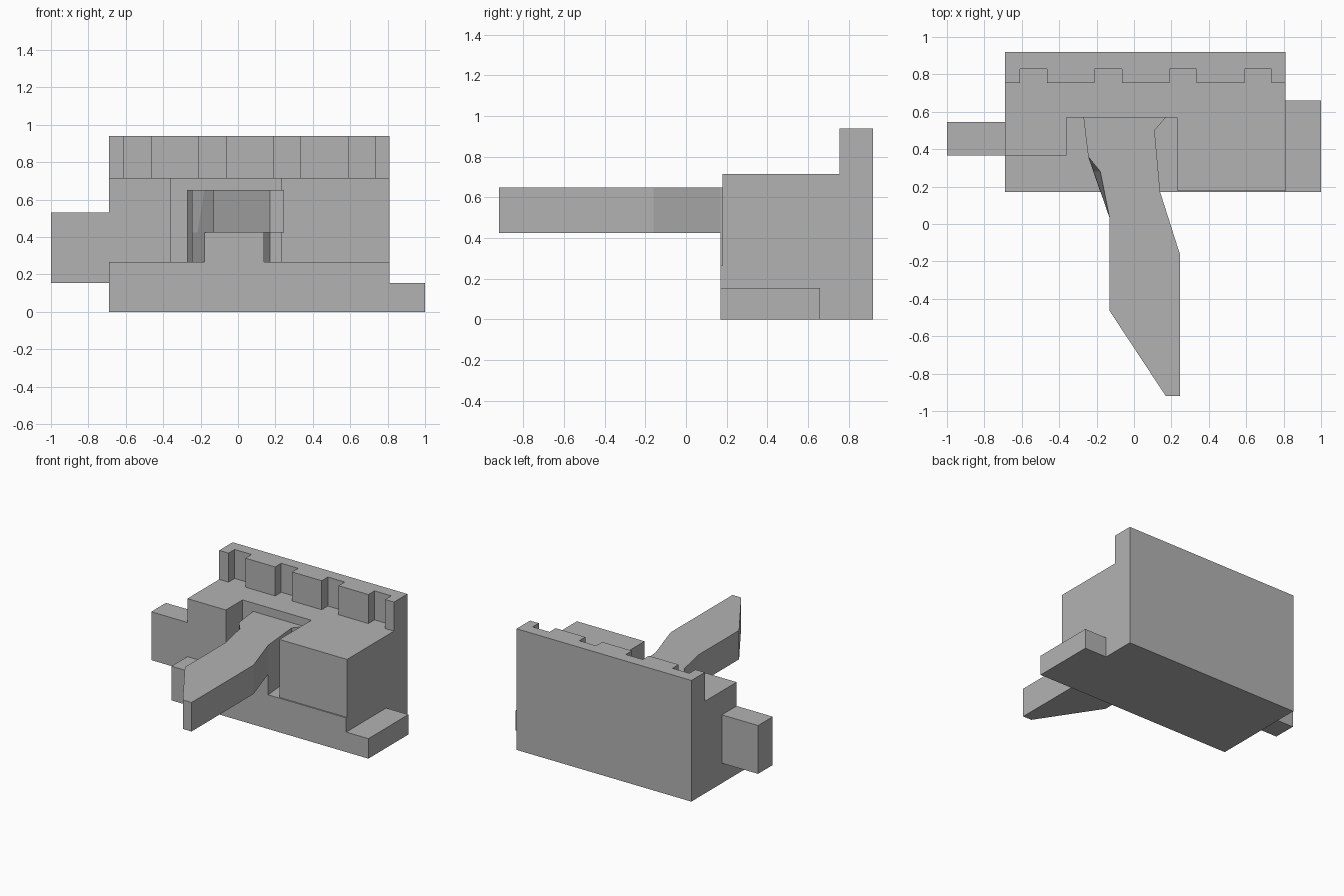
import bpy
import bmesh

cube = bpy.data.objects.get("Cube")
if cube:
    bpy.data.objects.remove(cube, do_unlink=True)

grey = bpy.data.materials.new("plain grey")
grey.use_nodes = True
colour = (0.45, 0.45, 0.45, 1)
grey.diffuse_color = colour
grey.node_tree.nodes["Principled BSDF"].inputs["Base Color"].default_value = colour


def prism(name, outline, z0, z1, top=None):
    """Extrude a plan outline from z0 to z1, with an optional different top."""
    bm = bmesh.new()
    low = [bm.verts.new((x, y, z0)) for x, y in outline]
    high = [bm.verts.new((x, y, z1)) for x, y in (top or outline)]
    bm.faces.new(low)
    bm.faces.new(high)
    n = len(low)
    for i in range(n):
        j = (i + 1) % n
        bm.faces.new((low[i], low[j], high[j], high[i]))
    bmesh.ops.recalc_face_normals(bm, faces=bm.faces)
    mesh = bpy.data.meshes.new(name)
    bm.to_mesh(mesh)
    bm.free()
    mesh.materials.append(grey)
    obj = bpy.data.objects.new(name, mesh)
    bpy.context.collection.objects.link(obj)


def box(name, x0, x1, y0, y1, z0, z1):
    prism(name, [(x0, y0), (x1, y0), (x1, y1), (x0, y1)], z0, z1)


LEFT, RIGHT, BACK = -0.69, 0.81, 0.92
FLOOR, DECK, TOP = 0.265, 0.715, 0.94

# Housing: base slab, body with an open socket, notched rear wall
box("base", LEFT, RIGHT, 0.17, BACK, 0, FLOOR)
prism("body", [(LEFT, 0.365), (-0.36, 0.365), (-0.36, 0.57), (0.23, 0.57),
               (0.23, 0.18), (RIGHT, 0.18), (RIGHT, BACK), (LEFT, BACK)],
      FLOOR, DECK)

wall = [(LEFT, BACK), (LEFT, 0.755)]
for i in range(4):
    x = -0.61 + 0.4 * i
    wall += [(x, 0.755), (x, 0.83), (x + 0.145, 0.83), (x + 0.145, 0.755)]
wall += [(RIGHT, 0.755), (RIGHT, BACK)]
prism("rear_wall", wall, DECK, TOP)

# Side tabs
box("side_peg", -1.0, LEFT, 0.365, 0.545, 0.155, 0.53)
box("side_foot", RIGHT, 1.0, 0.17, 0.66, 0, 0.155)

# Lever and its root inside the socket
tip = [(-0.13, 0.03), (-0.13, -0.465), (0.17, -BACK), (0.245, -BACK),
       (0.245, -0.16), (0.14, 0.17), (0.11, 0.5), (0.17, 0.57)]
heel = [(-0.27, 0.57), (-0.245, 0.36)]
prism("lever", heel + [(-0.216, 0.28)] + tip, 0.425, 0.65,
      top=heel + [(-0.18, 0.28)] + tip)
prism("lever_root", heel + [(-0.18, 0.17)] + tip[5:], FLOOR, 0.425)
